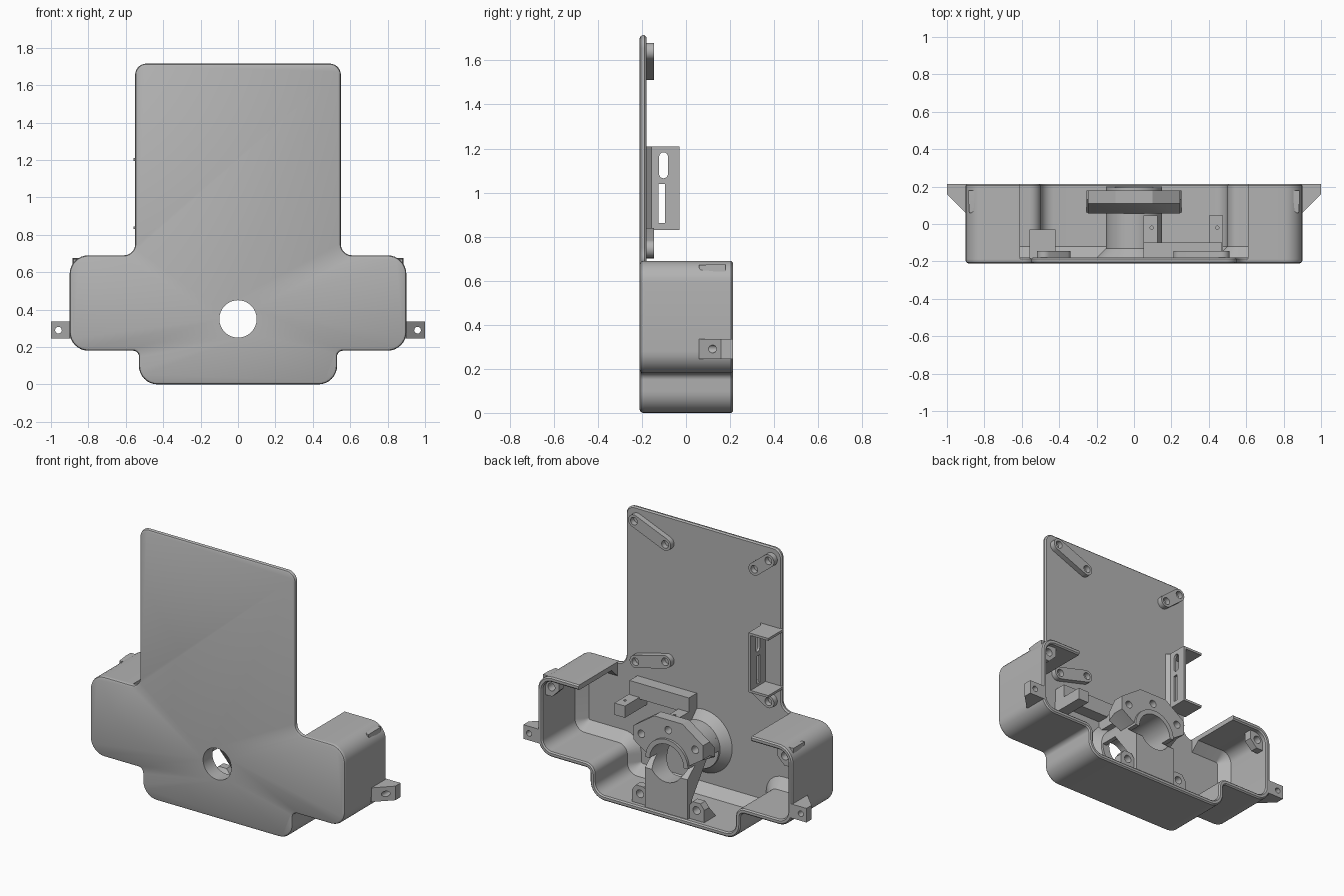
import bpy, bmesh, math
from mathutils import Vector

cube = bpy.data.objects.get("Cube")
if cube:
    bpy.data.objects.remove(cube, do_unlink=True)

grey = bpy.data.materials.new("matte grey")
grey.use_nodes = True
GREY = (0.45, 0.45, 0.45, 1)
grey.diffuse_color = GREY
grey.node_tree.nodes["Principled BSDF"].inputs["Base Color"].default_value = GREY
parts = []


def loft(name, sections, axis="y", capped=True, closed=True):
    """Join equal loops of 2D points, each at its own height along an axis."""
    place = {"x": lambda a, b, h: (h, a, b), "y": lambda a, b, h: (a, h, b),
             "z": lambda a, b, h: (a, b, h)}[axis]
    bm = bmesh.new()
    rings = [[bm.verts.new(place(a, b, h)) for a, b in pts] for h, pts in sections]
    n = len(rings[0])
    for r, s in zip(rings, rings[1:]):
        for i in range(n):
            j = (i + 1) % n
            bm.faces.new((r[i], r[j], s[j], s[i]))
    bm.faces.new(rings[0])
    bm.faces.new(rings[-1])
    return finish(name, bm)


def finish(name, bm):
    bmesh.ops.recalc_face_normals(bm, faces=bm.faces)
    mesh = bpy.data.meshes.new(name)
    bm.to_mesh(mesh)
    bm.free()
    mesh.materials.append(grey)
    ob = bpy.data.objects.new(name, mesh)
    bpy.context.collection.objects.link(ob)
    parts.append(ob)
    return ob


def prism(name, pts, lo, hi, axis="y"):
    return loft(name, [(lo, pts), (hi, pts)], axis)


def rect(x0, x1, z0, z1):
    return [(x0, z0), (x1, z0), (x1, z1), (x0, z1)]


def arc(x, z, r, start=0, end=360, n=32):
    steps = n if end - start == 360 else n + 1
    angles = [math.radians(start + (end - start) * i / n) for i in range(steps)]
    return [(x + r * math.cos(a), z + r * math.sin(a)) for a in angles]


def capsule(p, q, r):
    t = math.degrees(math.atan2(q[1] - p[1], q[0] - p[0]))
    return arc(*q, r, t - 90, t + 90, 12) + arc(*p, r, t + 90, t + 270, 12)


def cut(target, pts, lo, hi, axis="y"):
    cutter = prism("cutter", pts, lo, hi, axis)
    cutter.hide_render = True
    mod = target.modifiers.new("cut", "BOOLEAN")
    mod.operation, mod.object, mod.solver = "DIFFERENCE", cutter, "EXACT"
    bpy.context.view_layer.objects.active = target
    bpy.ops.object.modifier_apply(modifier=mod.name)
    parts.remove(cutter)
    bpy.data.objects.remove(cutter, do_unlink=True)


def rounded(corners, closed):
    """Round right-angled corners; return points with their inward normals."""
    out, n = [], len(corners)
    turn = lambda d: Vector((-d.y, d.x))
    for i, (x, z, r) in enumerate(corners):
        p = Vector((x, z))
        before, after = (Vector(corners[(i + k) % n][:2]) for k in (-1, 1))
        d1, d2 = (p - before).normalized(), (after - p).normalized()
        if not closed and i in (0, n - 1):
            out.append((p, turn(d2 if i == 0 else d1)))
            continue
        s = 1 if d1.cross(d2) > 0 else -1
        n1, n2 = turn(d1), turn(d2)
        c = p - d1 * r + n1 * r * s
        for k in range(9):
            a = math.pi / 2 * k / 8
            nrm = n1 * math.cos(a) + n2 * math.sin(a)
            out.append((c - nrm * r * s, nrm))
    return out


def inset(path, t):
    return [tuple(p + nrm * t) for p, nrm in path]


# Outline shared by the back plate and the housing wall
half = [(0.53, 0, 0.1), (0.53, 0.18, 0.03), (0.9, 0.18, 0.1), (0.9, 0.69, 0.1)]
neck = [(0.55, 0.69, 0.06), (0.55, 1.715, 0.06)]
mirror = lambda pts: [(-x, z, r) for x, z, r in reversed(pts)]
outline = rounded(half + neck + mirror(half + neck), True)
wall_path = rounded([(-0.61, 0.69, 0)] + mirror(half) + half + [(0.61, 0.69, 0)], False)

# Plate with softened edges and the shaft hole
plate = loft("back_plate", [(y, inset(outline, t)) for y, t in
             ((-0.21, 0.014), (-0.205, 0.004), (-0.196, 0), (-0.188, 0), (-0.18, 0.008))])
cut(plate, arc(0, 0.35, 0.1), -0.3, 0)

# Housing wall, swept with a sloped inner foot
profile = [(0, -0.196), (0, 0.205), (0.008, 0.213), (0.024, 0.213), (0.032, 0.205),
           (0.032, -0.12), (0.09, -0.181), (0.09, -0.196)]
bm = bmesh.new()
rows = [[bm.verts.new((p.x + nr.x * t, y, p.y + nr.y * t)) for t, y in profile]
        for p, nr in wall_path]
for r, s in zip(rows, rows[1:]):
    for i in range(len(profile)):
        j = (i + 1) % len(profile)
        bm.faces.new((r[i], r[j], s[j], s[i]))
bm.faces.new(rows[0])
bm.faces.new(rows[-1])
finish("housing_wall", bm)

# Side ears and screw bosses, left and right
for s, side in ((1, "left"), (-1, "right")):
    ear = prism(side + "_ear", [(s * x, y) for x, y in
                ((0.88, 0.213), (1, 0.213), (1, 0.16), (0.9, 0.06), (0.88, 0.06))],
                0.245, 0.335, "z")
    cut(ear, arc(s * 0.96, 0.29, 0.018, n=16), 0, 0.3)

    top = [(0.885, 0.675), (0.77, 0.675), (0.77, 0.6), (0.82, 0.55), (0.885, 0.55)]
    top = [(s * x, z) for x, z in top]
    tip = [(s * 0.88 + (x - s * 0.88) * 0.1, 0.67 + (z - 0.67) * 0.1) for x, z in top]
    boss = loft(side + "_upper_boss", [(0.06, tip), (0.13, top), (0.18, top)])
    cut(boss, arc(s * 0.825, 0.61, 0.025, n=16), 0.1, 0.3)

    low = [(s * 0.2 + x, z) for x, z in
           ((-0.055, 0.02), (0.055, 0.02), (0.055, 0.11), (0.028, 0.145),
            (-0.028, 0.145), (-0.055, 0.11))]
    foot = [(x, 0.02 + (z - 0.02) * 0.1) for x, z in low]
    boss = loft(side + "_lower_boss", [(0.06, foot), (0.13, low), (0.18, low)])
    cut(boss, arc(s * 0.2, 0.095, 0.025, n=16), 0.1, 0.3)

# Shaft hub: flared base, half tube, flange and cradle
base = loft("hub_base", [(y, arc(0, 0.35, r, n=48)) for y, r in
            ((-0.185, 0.205), (-0.13, 0.15), (-0.115, 0.15))])
cut(base, arc(0, 0.35, 0.1), -0.3, 0.1)
prism("hub_half_tube", arc(0, 0.35, 0.15, 0, 180) + arc(0, 0.35, 0.12, 0, 180)[::-1],
      -0.13, 0.195)

right_edge = [(0.14, 0.36), (0.245, 0.43), (0.245, 0.52), (0.1, 0.62)]
face = right_edge + [(-x, z) for x, z in reversed(right_edge)]
slope = [(x, 0.36 + (z - 0.36) * 0.6) for x, z in face]
flange = loft("hub_flange", [(0.055, slope), (0.11, face), (0.18, face)])
cut(flange, arc(0, 0.35, 0.125), -0.1, 0.3)
for x, z in ((-0.19, 0.48), (0, 0.555), (0.19, 0.48)):
    cut(flange, arc(x, z, 0.024, n=16), 0.1, 0.3)

cradle = prism("hub_cradle", [(0, 0.35), (0.12, 0.35), (0.2, 0.285), (0.2, 0.02),
                              (0.155, 0.02), (0.155, 0.14)], -0.15, 0.15, "x")
cut(cradle, arc(0, 0.35, 0.12), -0.3, 0.4)

# Ledge with two drilled tabs
prism("ledge", rect(0.05, 0.47, 0.54, 0.64), -0.185, -0.1)
for x, name in ((0.05, "inner_tab"), (0.4, "outer_tab")):
    tab = prism(name, rect(x, x + 0.075, 0.475, 0.55), -0.185, 0.045)
    cut(tab, arc(x + 0.045, -0.02, 0.009, n=12), 0.5, 0.6, "z")

# Raised mounting bars with a hole at each end
bars = {"upper_left_bar": ((0.25, 1.55), (0.47, 1.64)),
        "upper_right_bar": ((-0.48, 1.64), (-0.38, 1.56)),
        "lower_left_bar": ((0.25, 0.8), (0.46, 0.745)),
        "lower_right_bar": ((-0.48, 0.74), (-0.38, 0.8))}
for name, (p, q) in bars.items():
    bar = prism(name, capsule(p, q, 0.04), -0.185, -0.145)
    for x, z in (p, q):
        cut(bar, arc(x, z, 0.024, n=20), -0.178, -0.1)

# Slotted bracket: upright panel with two shelves
panel = prism("bracket_panel", rect(-0.185, -0.03, 0.83, 1.21), -0.436, -0.42, "x")
cut(panel, capsule((-0.102, 1.085), (-0.102, 1.163), 0.02), -0.5, -0.4, "x")
cut(panel, rect(-0.125, -0.095, 0.861, 1.038), -0.5, -0.4, "x")
prism("bracket_foot", [(-0.421, -0.185), (-0.395, -0.185), (-0.421, -0.155)], 0.83, 1.21, "z")
for z, name in ((0.83, "bracket_lower_shelf"), (1.195, "bracket_upper_shelf")):
    prism(name, rect(-0.56, -0.43, -0.185, -0.03), z, z + 0.015, "z")

# Smooth the rounded surfaces, keep the edges sharp
bpy.ops.object.select_all(action="DESELECT")
for ob in parts:
    ob.select_set(True)
bpy.context.view_layer.objects.active = parts[0]
bpy.ops.object.shade_smooth_by_angle(angle=math.radians(30))
